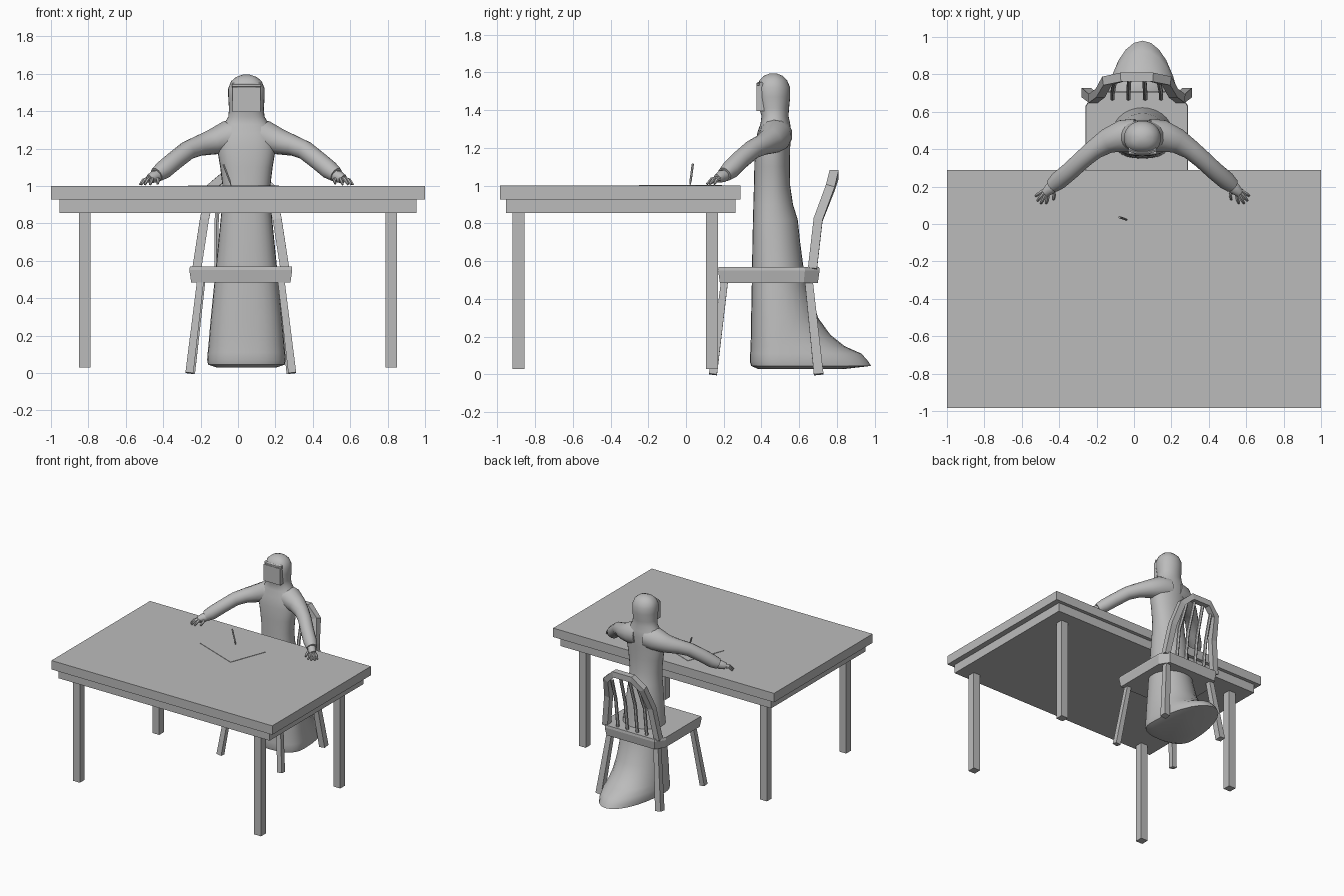
import bpy, bmesh, math
from mathutils import Vector

grey = bpy.data.materials.new("plain grey")
grey.diffuse_color = (0.5, 0.5, 0.5, 1)
CHAIR_X, BODY_X = 0.015, 0.045


def loft(name, rings, smooth=False):
    """Skin a stack of equal-sized point rings and cap both ends."""
    bm = bmesh.new()
    vs = [[bm.verts.new(p) for p in r] for r in rings]
    n = len(vs[0])
    for a, b in zip(vs, vs[1:]):
        for i in range(n):
            j = (i + 1) % n
            bm.faces.new((a[i], a[j], b[j], b[i]))
    bm.faces.new(vs[0][::-1])
    bm.faces.new(vs[-1])
    bmesh.ops.recalc_face_normals(bm, faces=bm.faces)
    me = bpy.data.meshes.new(name)
    bm.to_mesh(me)
    bm.free()
    ob = bpy.data.objects.new(name, me)
    bpy.context.collection.objects.link(ob)
    me.materials.append(grey)
    if smooth:
        bpy.ops.object.select_all(action='DESELECT')
        ob.select_set(True)
        bpy.context.view_layer.objects.active = ob
        bpy.ops.object.shade_smooth_by_angle(angle=math.radians(50))
    return ob


def box(name, x0, x1, y0, y1, z0, z1):
    return loft(name, [[(x0, y0, z), (x1, y0, z), (x1, y1, z), (x0, y1, z)] for z in (z0, z1)])


def tube(name, pts, radii, sides=4, up=(0, 1, 0), smooth=False):
    """Tube with a radius at each path point; four sides give a square bar."""
    pts = [Vector(p) for p in pts]
    rings = []
    for i, p in enumerate(pts):
        t = (pts[min(i + 1, len(pts) - 1)] - pts[max(i - 1, 0)]).normalized()
        s = t.cross(Vector(up)).normalized()
        u = s.cross(t)
        ang = [(k + 0.5) * math.tau / sides for k in range(sides)]
        rings.append([p + (s * math.cos(a) + u * math.sin(a)) * radii[i] for a in ang])
    return loft(name, rings, smooth)


# Table
box("table_top", -1, 1, -0.985, 0.29, 0.927, 1.0)
box("table_apron", -0.955, 0.955, -0.955, 0.262, 0.855, 0.927)
for x in (-0.82, 0.82):
    for y in (-0.887, 0.138):
        box("table_leg", x - 0.031, x + 0.031, y - 0.031, y + 0.031, 0.03, 0.86)

# Paper and pen
corners = [(-0.15, 0.19), (-0.267, -0.107), (0.107, -0.25), (0.22, 0.05)]
loft("paper", [[(x, y, z) for x, y in corners] for z in (1.0, 1.003)])
tube("pen", [(-0.037, 0.022, 1.003), (-0.045, 0.025, 1.03), (-0.078, 0.036, 1.115)],
     [0.002, 0.006, 0.006], 6)

# Chair seat with clipped rear corners
outline = [(-0.275, 0.17), (0.275, 0.17), (0.275, 0.63), (0.225, 0.708), (-0.225, 0.708), (-0.275, 0.63)]
loft("chair_seat", [[(CHAIR_X + x * k, 0.44 + (y - 0.44) * k, z) for x, y in outline]
                    for z, k in ((0.485, 0.965), (0.55, 1.0), (0.57, 0.99))])

# Chair legs and spindles
for s in (-1, 1):
    tube("chair_front_leg", [(CHAIR_X + s * 0.275, 0.143, 0), (CHAIR_X + s * 0.215, 0.205, 0.5)],
         [0.03, 0.026])
    tube("chair_rear_leg", [(CHAIR_X + s * 0.27, 0.703, 0), (CHAIR_X + s * 0.21, 0.65, 0.5)],
         [0.036, 0.03])
    for x in (0.045, 0.13):
        tube("chair_spindle", [(CHAIR_X + s * x, 0.67, 0.55), (CHAIR_X + s * x, 0.70, 0.8),
                               (CHAIR_X + s * x * 0.9, 0.77, 1.06 - x * 0.5)], [0.013] * 3, 6)

# Chair back hoop
half = [(0.235, 0.67, 0.56), (0.195, 0.70, 0.82), (0.16, 0.765, 0.99), (0.08, 0.785, 1.06)]
hoop = [(CHAIR_X - x, y, z) for x, y, z in half] + [(CHAIR_X + x, y, z) for x, y, z in half[::-1]]
tube("chair_back_hoop", hoop, [0.034] * 8)

# Robed body and hooded head: height, front y, widest y, back y, half width
profile = [
    (0.03, 0.38, 0.50, 0.85, 0.16), (0.045, 0.345, 0.50, 0.98, 0.205),
    (0.07, 0.338, 0.50, 0.965, 0.21), (0.11, 0.34, 0.50, 0.93, 0.207),
    (0.15, 0.342, 0.50, 0.84, 0.203), (0.21, 0.344, 0.49, 0.765, 0.198),
    (0.30, 0.345, 0.49, 0.70, 0.19), (0.45, 0.348, 0.48, 0.65, 0.175),
    (0.57, 0.35, 0.48, 0.622, 0.163), (0.70, 0.352, 0.47, 0.605, 0.15),
    (0.82, 0.355, 0.46, 0.592, 0.138), (0.90, 0.357, 0.46, 0.567, 0.13),
    (1.00, 0.36, 0.46, 0.552, 0.128), (1.10, 0.362, 0.46, 0.55, 0.14),
    (1.20, 0.365, 0.46, 0.552, 0.157), (1.28, 0.378, 0.465, 0.556, 0.15),
    (1.33, 0.395, 0.47, 0.552, 0.122), (1.37, 0.40, 0.47, 0.543, 0.097),
    (1.41, 0.388, 0.47, 0.546, 0.093), (1.47, 0.38, 0.465, 0.552, 0.097),
    (1.52, 0.378, 0.465, 0.552, 0.098), (1.56, 0.39, 0.465, 0.535, 0.082),
    (1.583, 0.415, 0.465, 0.51, 0.055), (1.595, 0.445, 0.465, 0.48, 0.02)]
rings = []
for z, y0, yc, y1, rx in profile:
    ring = []
    for k in range(28):
        c, s = math.cos(k * math.tau / 28), math.sin(k * math.tau / 28)
        # the front is a squarer curve than the back
        e = 0.8 if s < 0 else 1.0
        ring.append((BODY_X + rx * math.copysign(abs(c) ** e, c),
                     yc + math.copysign(abs(s) ** e, s) * (y1 - yc if s > 0 else yc - y0), z))
    rings.append(ring)
loft("robe_and_hood", rings, True)

# Face panel and hood brow
box("face", BODY_X - 0.075, BODY_X + 0.075, 0.374, 0.42, 1.395, 1.53)
tube("hood_brow", [(BODY_X + x, 0.382 + 3 * x * x, 1.538) for x in (-0.075, -0.03, 0.03, 0.075)],
     [0.012] * 4, 6, (0, 0, 1), True)

# Arms and hands, mirrored about the body
sleeve = [(0.08, 0.475, 1.27), (0.15, 0.47, 1.26), (0.23, 0.445, 1.235), (0.30, 0.40, 1.215),
          (0.36, 0.35, 1.19), (0.43, 0.285, 1.135), (0.49, 0.235, 1.085), (0.525, 0.205, 1.06)]
sleeve_r = [0.09, 0.088, 0.068, 0.055, 0.051, 0.05, 0.05, 0.04]
palm = [(0.50, 0.225, 1.065), (0.535, 0.192, 1.05), (0.565, 0.165, 1.037)]
fingers = [[(0.548, 0.165, 1.04), (0.552, 0.135, 1.03), (0.56, 0.11, 1.008)],
           [(0.558, 0.165, 1.04), (0.573, 0.135, 1.034), (0.588, 0.11, 1.008)],
           [(0.568, 0.168, 1.04), (0.588, 0.145, 1.032), (0.606, 0.125, 1.008)],
           [(0.575, 0.178, 1.037), (0.598, 0.162, 1.03), (0.615, 0.15, 1.008)],
           [(0.525, 0.19, 1.045), (0.516, 0.155, 1.03), (0.52, 0.13, 1.012)]]
for s in (-1, 1):
    def side(path):
        return [(BODY_X + s * (x - BODY_X), y, z) for x, y, z in path]
    tube("sleeve", side(sleeve), sleeve_r, 14, (0, 0, 1), True)
    tube("palm", side(palm), [0.026, 0.034, 0.024], 8, (0, 0, 1), True)
    for f in fingers:
        tube("finger", side(f), [0.011, 0.010, 0.006], 6, (0, 0, 1), True)
